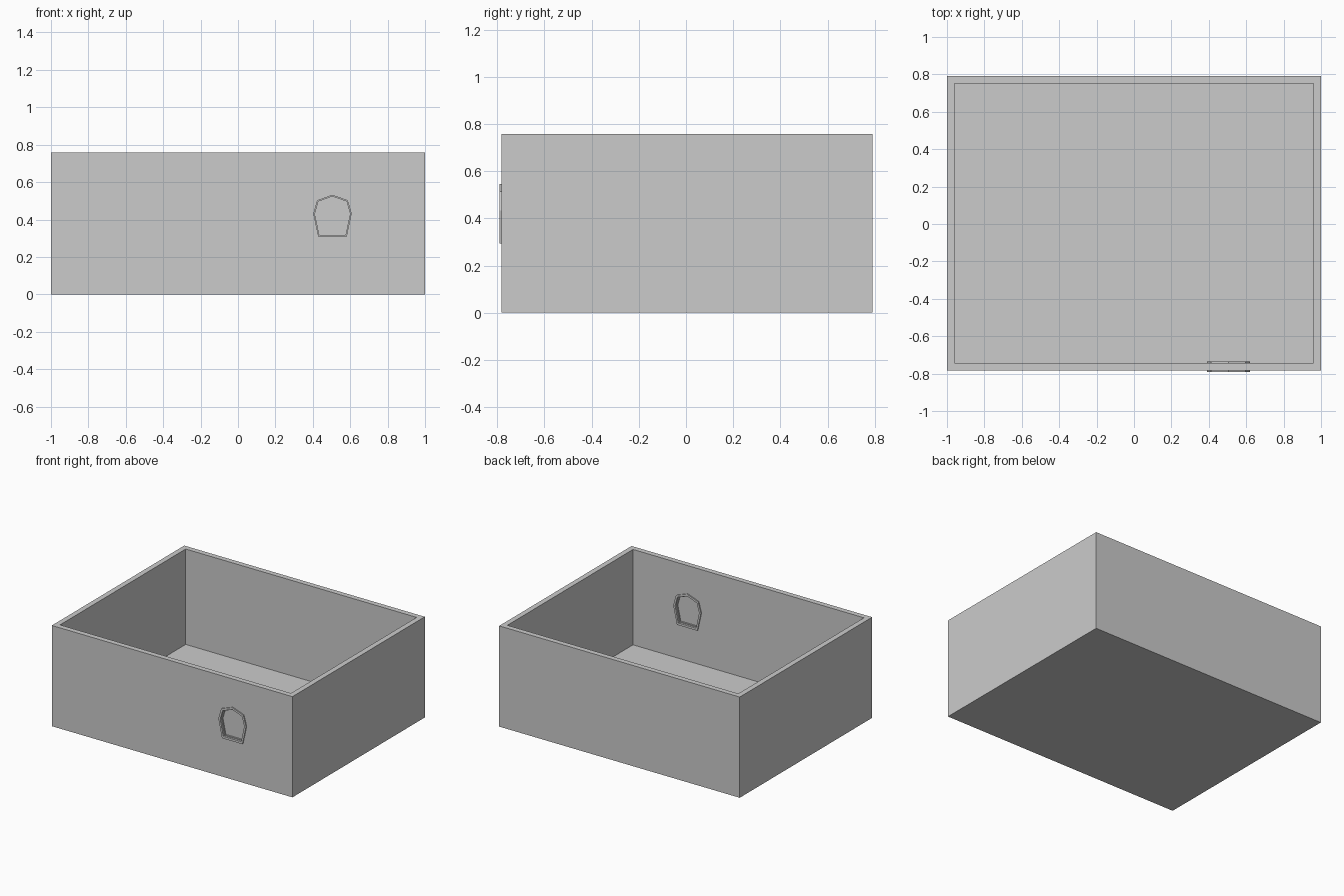
import bpy, bmesh

if "Cube" in bpy.data.objects:
    bpy.data.objects.remove(bpy.data.objects["Cube"])

H, WALL = 0.757, 0.04
Y0, Y1 = -0.782, 0.79          # outer front and back of the tray
CX, CZ = 0.505, 0.42           # window centre
# seven-sided window outline, right half mirrored to the left
HALF = [(0.085, -0.127), (0.115, 0.013), (0.092, 0.093)]
OUTLINE = HALF + [(0, 0.126)] + [(-x, z) for x, z in reversed(HALF)]


def finish(name, bm):
    bmesh.ops.recalc_face_normals(bm, faces=bm.faces)
    me = bpy.data.meshes.new(name)
    bm.to_mesh(me)
    bm.free()
    ob = bpy.data.objects.new(name, me)
    bpy.context.collection.objects.link(ob)
    return ob


def box(name, lo, hi):
    bm = bmesh.new()
    bmesh.ops.create_cube(bm, size=1)
    for v in bm.verts:
        v.co = [l + (c + 0.5) * (h - l) for c, l, h in zip(v.co, lo, hi)]
    return finish(name, bm)


def window_loft(name, rings, closed):
    """Loft (scale, y) copies of the outline; closed makes a hollow frame."""
    bm = bmesh.new()
    loops = [[bm.verts.new((CX + x * s, y, CZ + z * s)) for x, z in OUTLINE]
             for s, y in rings]
    pairs = list(zip(loops, loops[1:]))
    if closed:
        pairs.append((loops[-1], loops[0]))
    else:
        bm.faces.new(loops[0])
        bm.faces.new(loops[-1])
    n = len(OUTLINE)
    for a, b in pairs:
        for i in range(n):
            j = (i + 1) % n
            bm.faces.new((a[i], a[j], b[j], b[i]))
    return finish(name, bm)


def cut(ob, cutter):
    m = ob.modifiers.new("cut", "BOOLEAN")
    m.operation = "DIFFERENCE"
    m.solver = "EXACT"
    m.object = cutter
    cutter.hide_render = True
    cutter.hide_set(True)


# Open tray with walls and floor
tray = box("tray", (-1, Y0, 0), (1, Y1, H))
cut(tray, box("cavity_cutter", (-1 + WALL, Y0 + WALL, WALL),
              (1 - WALL, Y1 - WALL, H + 0.1)))
cut(tray, window_loft("window_cutter", [(0.92, Y0 - 0.05), (0.92, Y0 + WALL + 0.05)], False))

# Stepped frame standing proud of both wall faces
front, back = Y0 - 0.008, Y0 + WALL + 0.008
window_loft("window_frame", [(1, front), (0.87, front), (0.87, front + 0.015),
                             (0.82, front + 0.015), (0.82, back - 0.015),
                             (0.87, back - 0.015), (0.87, back), (1, back)], True)

# Thin pane in the middle of the wall
mid = Y0 + WALL / 2
window_loft("window_pane", [(0.84, mid - 0.003), (0.84, mid + 0.003)], False)
